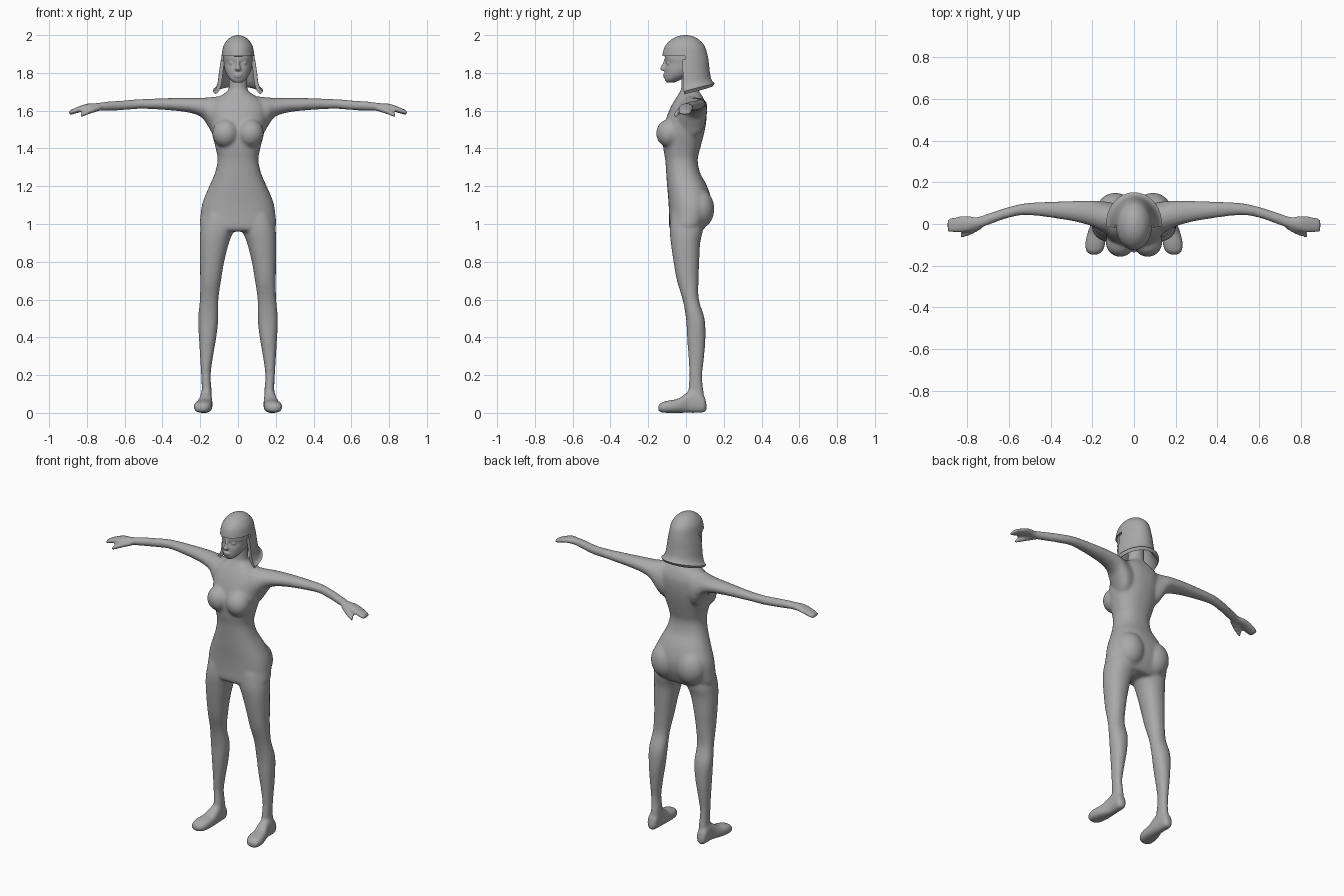
import bpy
import bmesh
from math import cos, sin, pi, copysign
from mathutils import Matrix, Vector

if "Cube" in bpy.data.objects:
    bpy.data.objects.remove(bpy.data.objects["Cube"])

grey = bpy.data.materials.new("plain grey")
grey.use_nodes = True
tone = (.4, .4, .4, 1)
grey.diffuse_color = tone
grey.node_tree.nodes["Principled BSDF"].inputs["Base Color"].default_value = tone


def spline(a, b, c, d, t):
    """Smooth value between b and c."""
    return b + .5 * t * (c - a + t * (2 * a - 5 * b + 4 * c - d + t * (3 * (b - c) + d - a)))


def loft(bm, axis, rows, side=1, power=2, sides=32, steps=4, caps=True):
    """Skin rounded rings; a row is the position on the axis, then both extents across it."""
    fine = []
    for i in range(len(rows) - 1):
        four = [rows[max(i - 1, 0)], rows[i], rows[i + 1], rows[min(i + 2, len(rows) - 1)]]
        for k in range(steps):
            fine.append([spline(*values, k / steps) for values in zip(*four)])
    fine.append(rows[-1])
    loops = []
    for t, a0, a1, b0, b1 in fine:
        ring = []
        for k in range(sides):
            angle = 2 * pi * k / sides
            c, s = cos(angle), sin(angle)
            u = (a0 + a1) / 2 + (a1 - a0) / 2 * copysign(abs(c) ** (2 / power), c)
            v = (b0 + b1) / 2 + (b1 - b0) / 2 * copysign(abs(s) ** (2 / power), s)
            x, y, z = {"x": (t, u, v), "y": (u, t, v), "z": (u, v, t)}[axis]
            ring.append(bm.verts.new((x * side, y, z)))
        loops.append(ring)
    for low, high in zip(loops, loops[1:]):
        for k in range(sides):
            n = (k + 1) % sides
            bm.faces.new((low[k], low[n], high[n], high[k]))
    if caps:
        bm.faces.new(loops[0])
        bm.faces.new(loops[-1])


def even(rows):
    """Rows with one half width become symmetric extents."""
    return [(z, -w, w, front, back) for z, w, front, back in rows]


def ball(bm, place, size):
    matrix = Matrix.Translation(place) @ Matrix.Diagonal((*size, 1))
    bmesh.ops.create_uvsphere(bm, u_segments=24, v_segments=16, radius=1, matrix=matrix)


def finish(bm, name):
    bmesh.ops.recalc_face_normals(bm, faces=bm.faces)
    mesh = bpy.data.meshes.new(name)
    bm.to_mesh(mesh)
    bm.free()
    mesh.materials.append(grey)
    obj = bpy.data.objects.new(name, mesh)
    bpy.context.collection.objects.link(obj)
    bpy.ops.object.select_all(action="DESELECT")
    obj.select_set(True)
    bpy.context.view_layer.objects.active = obj
    return obj


def blend(obj, voxel, rounds):
    """Fuse overlapping parts into one soft skin."""
    fuse = obj.modifiers.new("fuse", "REMESH")
    fuse.mode = "VOXEL"
    fuse.voxel_size = voxel
    fuse.use_smooth_shade = True
    soften = obj.modifiers.new("soften", "SMOOTH")
    soften.factor = .5
    soften.iterations = rounds
    for modifier in (fuse, soften):
        bpy.ops.object.modifier_apply(modifier=modifier.name)
    bpy.ops.object.shade_smooth()


# Torso and neck
body = bmesh.new()
loft(body, "z", even([
    (.96, .14, -.07, .08), (.98, .198, -.088, .1), (1.05, .198, -.09, .13),
    (1.12, .186, -.093, .135), (1.2, .152, -.1, .112), (1.27, .122, -.105, .075),
    (1.34, .108, -.11, .062), (1.4, .118, -.12, .075), (1.48, .138, -.125, .096),
    (1.55, .148, -.108, .108), (1.61, .15, -.085, .11), (1.65, .13, -.064, .1),
    (1.68, .09, -.045, .085), (1.7, .058, -.032, .07)]), power=2.3)
loft(body, "z", even([
    (1.62, .08, -.05, .09), (1.69, .058, -.033, .075), (1.73, .049, -.025, .06),
    (1.83, .05, -.03, .06)]))

for side in (1, -1):
    # Bust and seat
    ball(body, (side * .066, -.088, 1.48), (.07, .07, .075))
    ball(body, (side * .09, .07, 1.08), (.088, .08, .105))

    # Leg
    loft(body, "z", [
        (.06, .14, .2, .01, .1), (.12, .14, .192, .012, .092), (.2, .145, .195, .018, .086),
        (.3, .132, .201, .013, .096), (.4, .115, .207, .006, .103), (.5, .104, .211, 0, .098),
        (.6, .104, .202, -.018, .068), (.7, .09, .2, -.048, .066), (.8, .073, .202, -.066, .07),
        (.9, .048, .203, -.08, .075), (.97, .022, .199, -.086, .09),
        (1.05, .01, .18, -.08, .09)], side, 2.2)

    # Foot, toes turned slightly outward
    loft(body, "y", [
        (.108, .155, .185, .015, .05), (.095, .142, .2, .002, .09), (.05, .138, .202, 0, .12),
        (.01, .136, .205, 0, .11), (-.04, .135, .222, 0, .076), (-.09, .137, .234, 0, .066),
        (-.13, .15, .23, .002, .055), (-.147, .175, .21, .012, .038)], side, 2.5)

    # Arm tapering into the palm and fingers
    loft(body, "x", [
        (.05, -.05, .09, 1.45, 1.68), (.12, -.05, .105, 1.46, 1.674),
        (.16, -.035, .11, 1.52, 1.67), (.2, -.012, .112, 1.57, 1.668),
        (.3, .015, .11, 1.596, 1.668), (.5, .042, .102, 1.61, 1.662),
        (.6, .03, .082, 1.603, 1.655), (.7, -.005, .05, 1.6, 1.647),
        (.75, -.022, .035, 1.6, 1.64), (.8, -.036, .038, 1.6, 1.637),
        (.85, -.042, .036, 1.588, 1.62), (.895, -.038, .025, 1.575, 1.6)], side)

    # Thumb
    loft(body, "x", [
        (.73, -.022, .012, 1.598, 1.63), (.78, -.052, -.015, 1.584, 1.614),
        (.835, -.068, -.046, 1.56, 1.586)], side)
blend(finish(body, "body"), .009, 5)

# Head with nose, lips and brow
head = bmesh.new()
loft(head, "z", even([
    (1.748, .02, -.102, -.065), (1.765, .042, -.112, -.025), (1.79, .06, -.113, .03),
    (1.82, .071, -.113, .075), (1.85, .075, -.106, .09), (1.88, .077, -.112, .095),
    (1.93, .07, -.1, .085), (1.97, .045, -.055, .055)]), power=2.2)
loft(head, "z", even([
    (1.812, .014, -.128, -.09), (1.822, .016, -.138, -.09), (1.845, .009, -.126, -.09),
    (1.875, .008, -.114, -.09)]))
ball(head, (0, -.112, 1.79), (.024, .01, .006))
ball(head, (0, -.111, 1.78), (.02, .01, .006))
for side in (1, -1):
    ball(head, (side * .032, -.093, 1.852), (.015, .012, .009))
blend(finish(head, "head"), .005, 3)

# Bobbed hair: a flared shell, open around the face
hair = bmesh.new()
loft(hair, "z", even([
    (1.7, .133, -.14, .152), (1.715, .118, -.135, .143), (1.75, .107, -.13, .132),
    (1.8, .101, -.127, .126), (1.85, .094, -.126, .121), (1.89, .087, -.125, .115),
    (1.94, .078, -.112, .1), (1.975, .056, -.08, .07), (1.993, .03, -.045, .038),
    (2, .005, -.01, .005)]), sides=48, caps=False)
bmesh.ops.contextual_create(hair, geom=hair.verts[-48:])
opening = [f for f in hair.faces
           if f.calc_center_median().z < 1.889 and f.calc_center_median().y < -.012]
bmesh.ops.delete(hair, geom=opening, context="FACES")
for vert in hair.verts:
    weight = min(max((1.82 - vert.co.z) / .12, 0), 1)
    vert.co.z += weight * .26 * (vert.co.y + .02)
bob = finish(hair, "hair")
shell = bob.modifiers.new("thickness", "SOLIDIFY")
shell.thickness = .02
shell.offset = -1
bpy.ops.object.modifier_apply(modifier=shell.name)
bpy.ops.object.shade_smooth_by_angle(angle=pi / 4)
